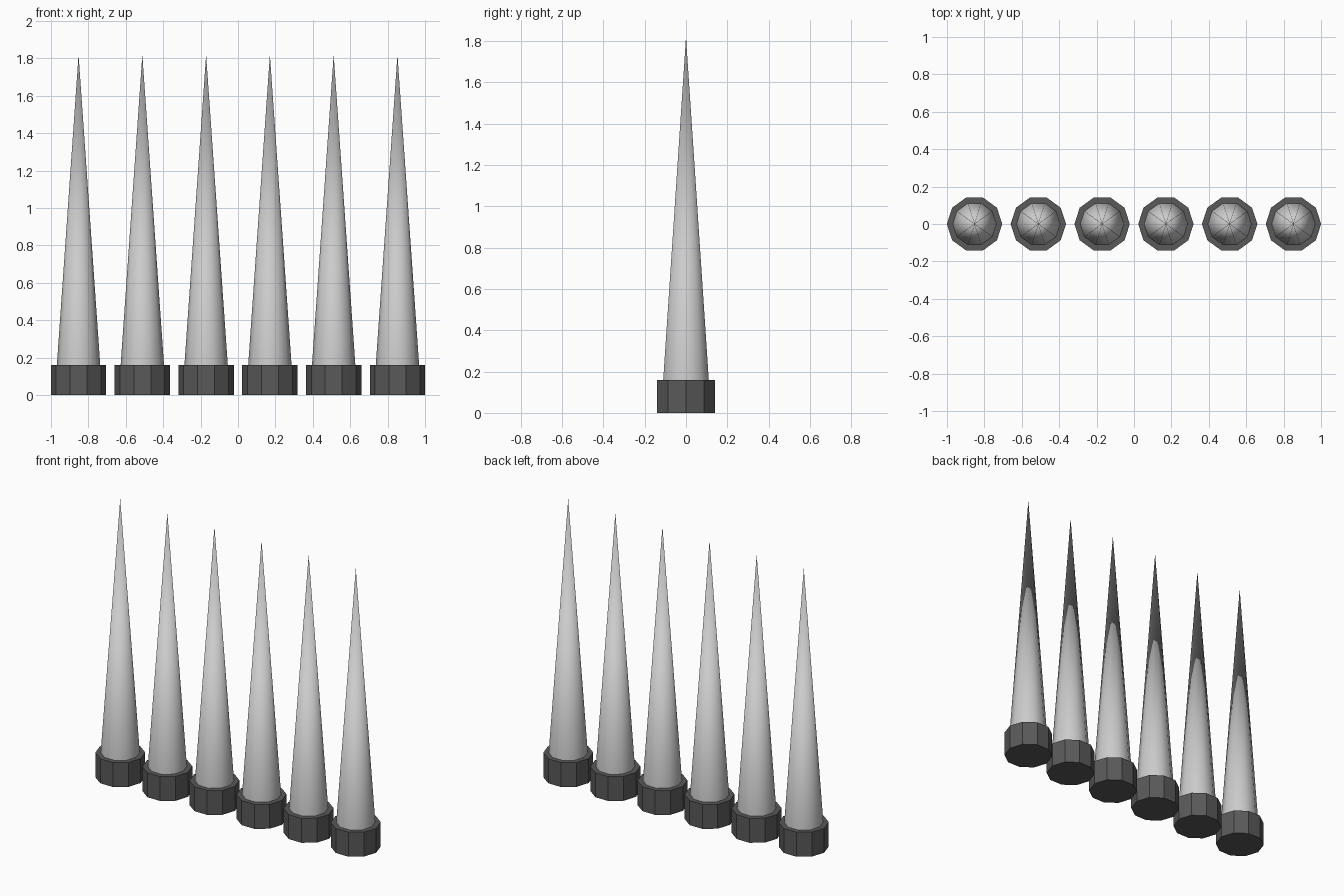
import bpy
import math

if "Cube" in bpy.data.objects:
    bpy.data.objects.remove(bpy.data.objects["Cube"])

SIDES = 10
PITCH = 0.341
BASE_R, BASE_H = 0.148, 0.16
SPIKE_R, TIP_Z = 0.116, 1.82

dark = bpy.data.materials.new("dark_grey")
dark.diffuse_color = (0.1, 0.1, 0.1, 1)
dark.use_nodes = True
dark.node_tree.nodes["Principled BSDF"].inputs["Base Color"].default_value = dark.diffuse_color


def tapered(name, x, r1, r2, z0, z1):
    # ten-sided cone or cylinder with corners pointing along x
    bpy.ops.mesh.primitive_cone_add(
        vertices=SIDES, radius1=r1, radius2=r2, depth=z1 - z0,
        location=(x, 0, (z0 + z1) / 2), rotation=(0, 0, math.pi / 2))
    ob = bpy.context.object
    ob.name = name
    return ob


for i in range(6):
    x = (i - 2.5) * PITCH

    # flat-faceted socket on the ground
    base = tapered(f"base_{i + 1}", x, BASE_R, BASE_R, 0, BASE_H)
    base.data.materials.append(dark)

    # smooth spike rising from the socket
    spike = tapered(f"spike_{i + 1}", x, SPIKE_R, 0, BASE_H, TIP_Z)
    bpy.ops.object.shade_smooth_by_angle(angle=math.radians(45))
